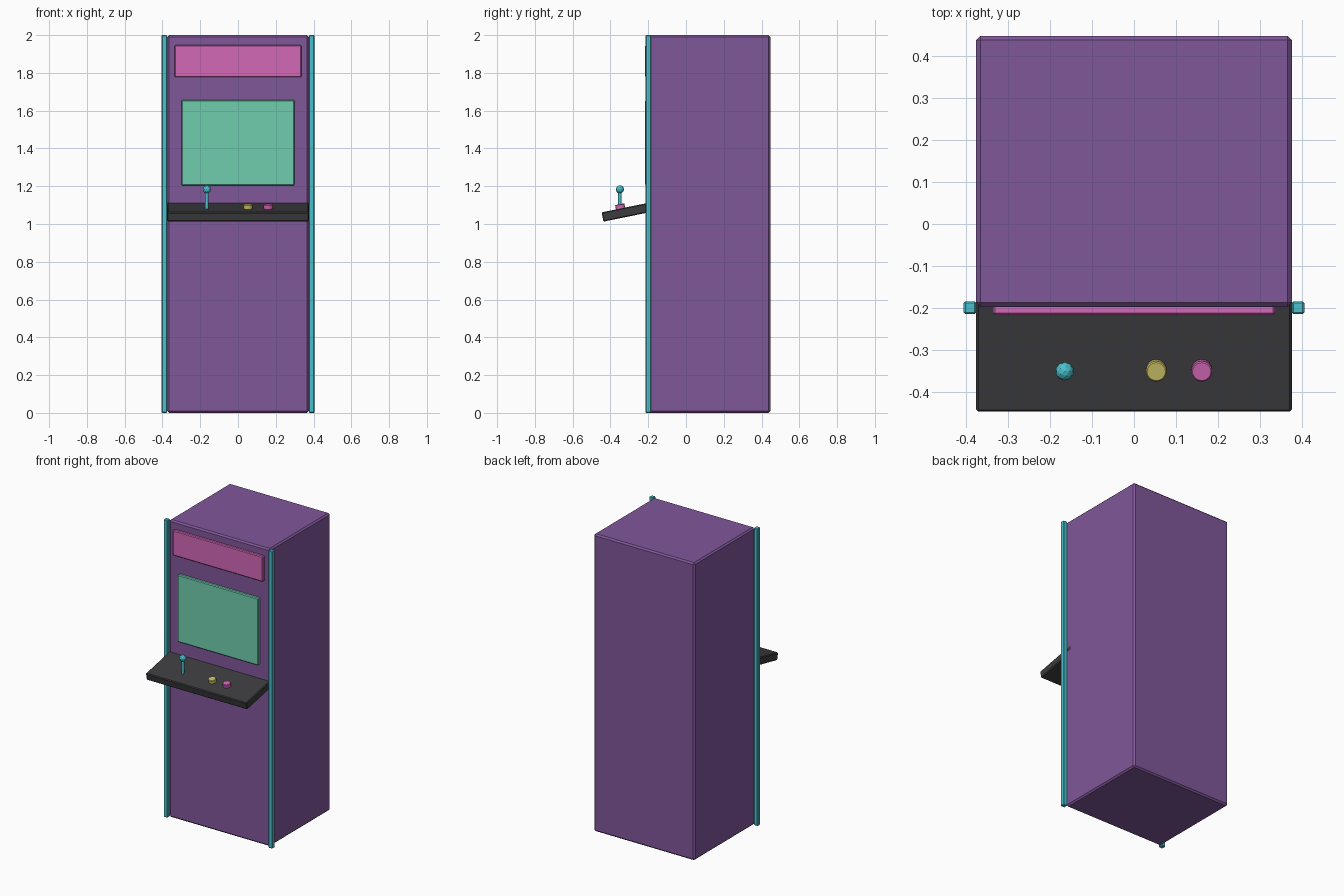
import bpy
from math import radians
from mathutils import Vector, Matrix

old = bpy.data.objects.get("Cube")
if old:
    bpy.data.objects.remove(old, do_unlink=True)


def material(name, rgb):
    linear = [((c / 255 + 0.055) / 1.055) ** 2.4 for c in rgb]
    mat = bpy.data.materials.new(name)
    mat.use_nodes = True
    mat.diffuse_color = (*linear, 1)
    mat.node_tree.nodes["Principled BSDF"].inputs["Base Color"].default_value = (*linear, 1)
    return mat


purple = material("purple", (128, 87, 154))
teal = material("teal", (75, 193, 206))
pink = material("pink", (211, 104, 183))
green = material("mint green", (112, 206, 175))
charcoal = material("charcoal", (60, 60, 63))
yellow = material("yellow", (203, 193, 103))


def finish(name, mat):
    obj = bpy.context.object
    obj.name = obj.data.name = name
    obj.data.materials.append(mat)
    return obj


def box(name, low, high, mat, bevel, tilt=0):
    """Box between two corners, with a single-segment chamfer."""
    low, high = Vector(low), Vector(high)
    bpy.ops.mesh.primitive_cube_add(size=1, location=(low + high) / 2)
    obj = finish(name, mat)
    obj.data.transform(Matrix.Diagonal((*(high - low), 1)))
    obj.rotation_euler.x = tilt
    mod = obj.modifiers.new("chamfer", "BEVEL")
    mod.width = bevel
    mod.segments = 1
    return obj


# Cabinet body
FRONT = -0.197
box("cabinet", (-0.375, FRONT, 0), (0.375, 0.447, 2), purple, 0.01)

# Corner trim strips
for side, x in (("right", -0.39), ("left", 0.39)):
    box(side + "_trim", (x - 0.015, -0.214, 0), (x + 0.015, -0.184, 2), teal, 0.004)

# Marquee and screen
box("marquee", (-0.335, -0.216, 1.777), (0.335, -0.18, 1.947), pink, 0.005)
box("screen", (-0.3, -0.216, 1.205), (0.3, -0.18, 1.657), green, 0.005)

# Sloping control panel
TILT = radians(11.5)
panel_centre = Vector((0, -0.295, 1.067))
half = Vector((0.375, 0.15, 0.025))
box("control_panel", panel_centre - half, panel_centre + half, charcoal, 0.005, TILT)

# Joystick
bpy.ops.mesh.primitive_cylinder_add(vertices=12, radius=0.009, depth=0.1,
                                    location=(-0.165, -0.35, 1.125))
finish("joystick_shaft", teal)
bpy.ops.mesh.primitive_ico_sphere_add(subdivisions=2, radius=0.022,
                                      location=(-0.165, -0.35, 1.183))
finish("joystick_ball", teal)

# Buttons lying on the slope
for name, x, mat in (("yellow_button", 0.053, yellow), ("pink_button", 0.161, pink)):
    bpy.ops.mesh.primitive_cylinder_add(vertices=16, radius=0.025, depth=0.03,
                                        location=(x, -0.348, 1.09),
                                        rotation=(TILT, 0, 0))
    button = finish(name, mat)
    mod = button.modifiers.new("chamfer", "BEVEL")
    mod.width = 0.003
    mod.segments = 1
